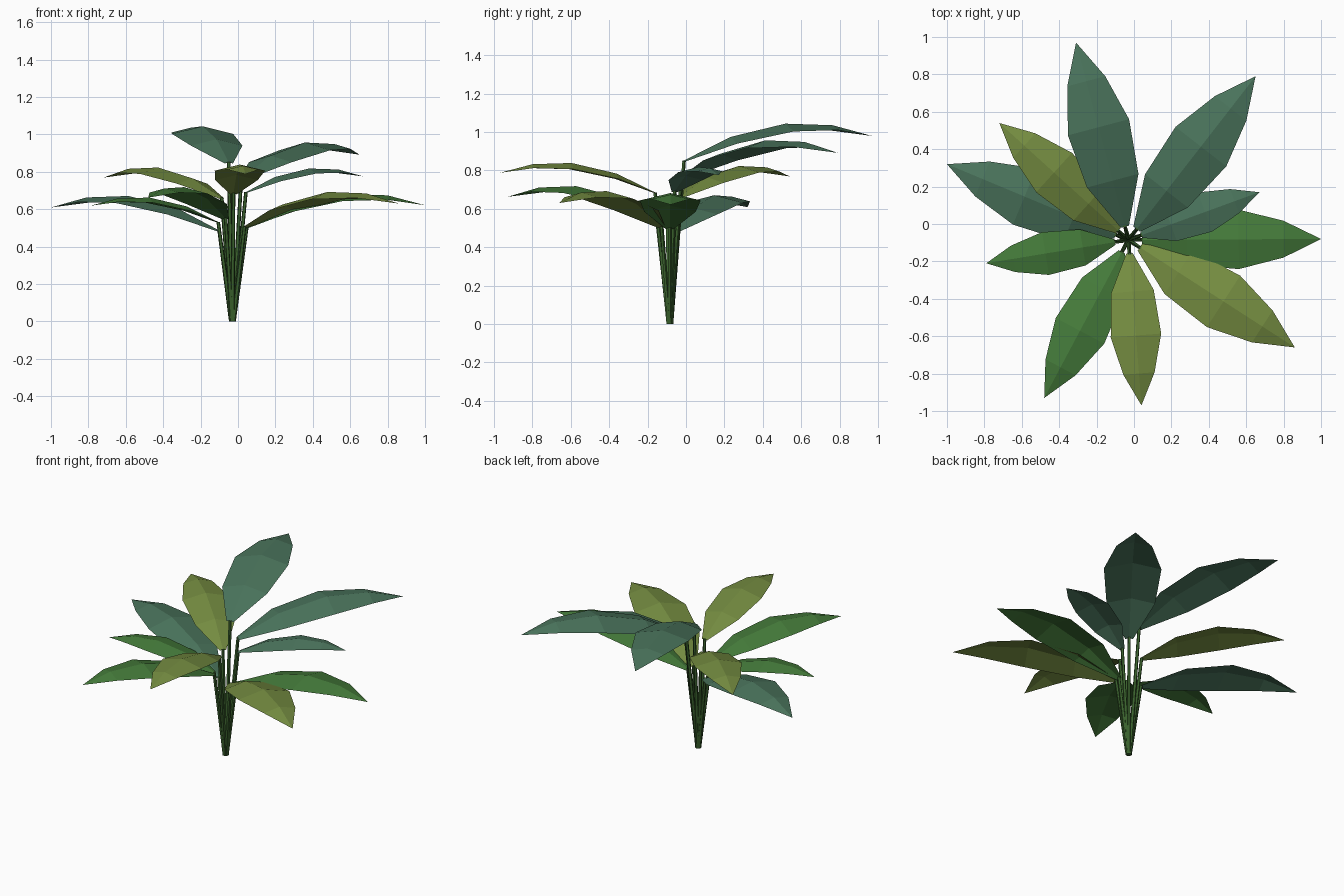
import bpy, bmesh
from mathutils import Vector

if "Cube" in bpy.data.objects:
    bpy.data.objects.remove(bpy.data.objects["Cube"])

CENTRE = Vector((-0.03, -0.085, 0))


def material(name, rgb):
    m = bpy.data.materials.new(name)
    m.diffuse_color = (*rgb, 1)
    m.use_nodes = True
    m.node_tree.nodes["Principled BSDF"].inputs["Base Color"].default_value = m.diffuse_color
    return m


TEAL = material("teal_leaf", (0.069, 0.175, 0.107))
OLIVE = material("olive_leaf", (0.175, 0.262, 0.052))
GREEN = material("green_leaf", (0.058, 0.195, 0.042))
STEM = material("stem", (0.042, 0.12, 0.026))

# tip x, tip y, height of leaf base, colour
LEAVES = [
    (-0.31, 0.97, 0.85, TEAL),
    (0.65, 0.79, 0.76, TEAL),
    (0.67, 0.17, 0.69, TEAL),
    (1.00, -0.08, 0.50, GREEN),
    (0.86, -0.66, 0.505, OLIVE),
    (0.04, -0.97, 0.684, OLIVE),
    (-0.48, -0.93, 0.55, GREEN),
    (-0.79, -0.21, 0.53, GREEN),
    (-1.00, 0.32, 0.485, TEAL),
    (-0.72, 0.54, 0.66, OLIVE),
]

# leaf sections per unit length: distance, rise, half width
SECTIONS = [(0, 0, 0.022), (0.25, 0.122, 0.14), (0.54, 0.19, 0.166),
            (0.79, 0.182, 0.103), (1, 0.127, 0)]
FOLD = 0.24  # how far the edges drop below the midrib


def finish(bm, name, mat):
    mesh = bpy.data.meshes.new(name)
    bm.to_mesh(mesh)
    bm.free()
    mesh.materials.append(mat)
    bpy.context.collection.objects.link(bpy.data.objects.new(name, mesh))


def leaf(name, base, out, length, mat):
    side = Vector((-out.y, out.x, 0))
    up = Vector((0, 0, 1))
    bm = bmesh.new()
    rows = []
    for d, rise, w in SECTIONS:
        mid = base + (out * d + up * rise) * length
        if w == 0:
            rows.append([bm.verts.new(mid)])
        else:
            rows.append([bm.verts.new(mid + (side * s - up * FOLD * abs(s)) * w * length)
                         for s in (-1, 0, 1)])
    for a, b in zip(rows, rows[1:]):
        for i in range(2):
            if len(b) == 1:
                bm.faces.new((a[i], b[0], a[i + 1]))
            else:
                bm.faces.new((a[i], b[i], b[i + 1], a[i + 1]))
    bm.normal_update()
    if sum(f.normal.z for f in bm.faces) < 0:
        bmesh.ops.reverse_faces(bm, faces=bm.faces[:])
    finish(bm, name, mat)


def stem(name, foot, top):
    # tapered five-sided stalk, sheared to lean outwards
    bm = bmesh.new()
    bmesh.ops.create_cone(bm, cap_ends=True, segments=5, radius1=0.013,
                          radius2=0.010, depth=1)
    for v in bm.verts:
        t = v.co.z + 0.5
        p = foot.lerp(top, t)
        v.co = Vector((v.co.x + p.x, v.co.y + p.y, p.z))
    finish(bm, name, STEM)


for n, (x, y, z, mat) in enumerate(LEAVES, 1):
    reach = Vector((x, y, 0)) - CENTRE
    out = reach.normalized()
    base = CENTRE + out * 0.073 + Vector((0, 0, z))
    stem(f"stem_{n}", CENTRE + out * 0.006, base + out * 0.004 + Vector((0, 0, 0.002)))
    leaf(f"leaf_{n}", base, out, reach.length - 0.073, mat)
